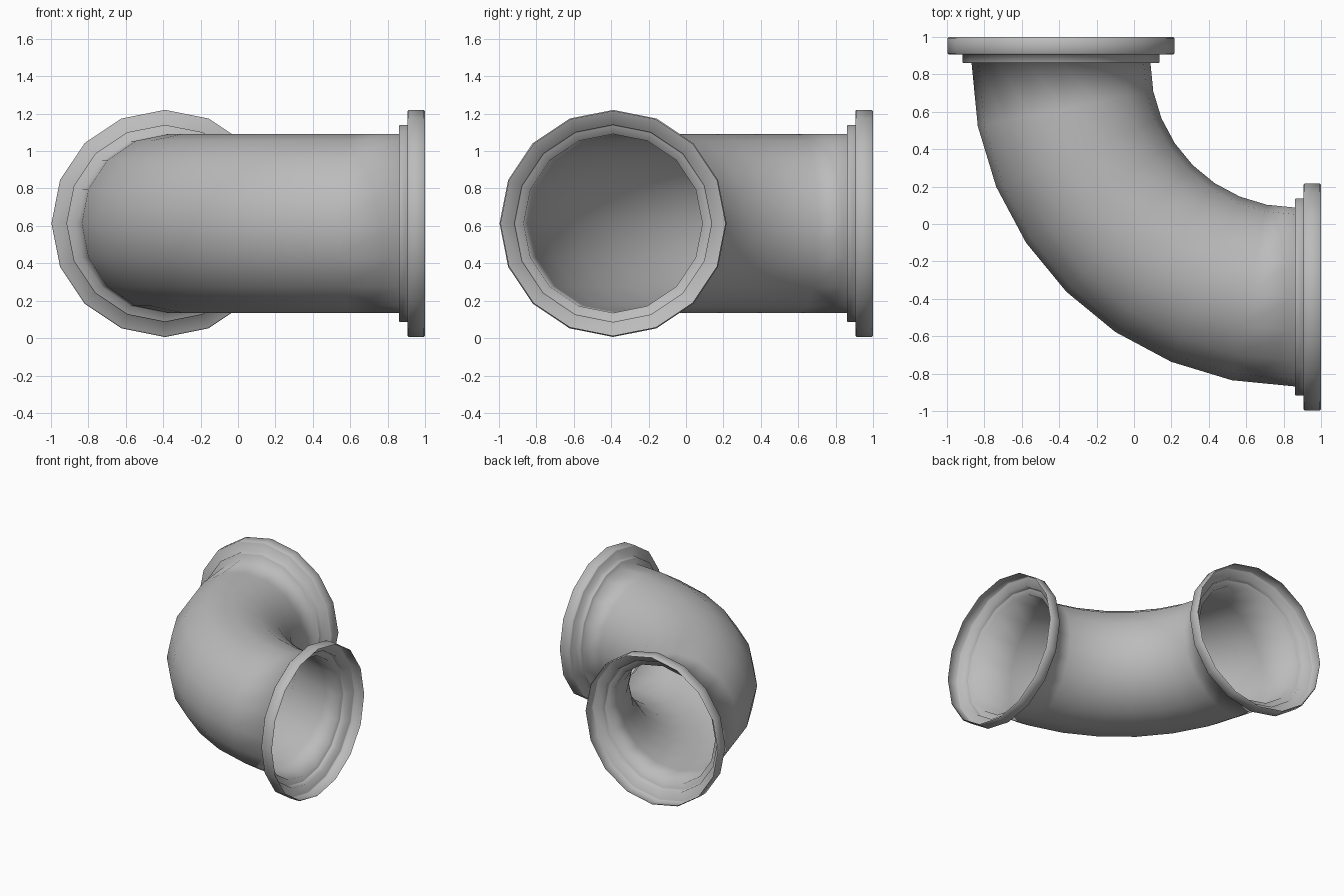
import bpy, bmesh, math
from mathutils import Vector

cube = bpy.data.objects.get("Cube")
if cube:
    bpy.data.objects.remove(cube)

SIDES, BEND_STEPS = 16, 8
CENTRE = Vector((0.86, 0.86, 0.613))   # centre of the bend
BEND, PIPE, COLLAR, RIM = 1.25, 0.478, 0.527, 0.607

metal = bpy.data.materials.new("grey metal")
metal.use_nodes = True
grey = (0.5, 0.5, 0.5, 1)
metal.diffuse_color = grey
metal.node_tree.nodes["Principled BSDF"].inputs["Base Color"].default_value = grey

# Stepped flange profile: distance past the bend, radius
flange = [(0, COLLAR - 0.005), (0.005, COLLAR), (0.045, COLLAR),
          (0.045, RIM - 0.007), (0.052, RIM), (0.133, RIM), (0.14, RIM - 0.007)]

bm = bmesh.new()


def ring(angle, past, radius):
    """Add one cross-section at an angle of the bend, shifted along the axis."""
    out = Vector((-math.cos(angle), -math.sin(angle), 0))
    along = Vector((math.sin(angle), -math.cos(angle), 0))
    middle = CENTRE + out * BEND + along * past
    turns = [math.tau * i / SIDES for i in range(SIDES)]
    return [bm.verts.new(middle + (out * math.cos(t) + Vector((0, 0, math.sin(t)))) * radius)
            for t in turns]


# Back flange, bend, left flange
rings = [ring(0, -d, r) for d, r in reversed(flange)]
rings += [ring(math.pi / 2 * i / BEND_STEPS, 0, PIPE) for i in range(BEND_STEPS + 1)]
rings += [ring(math.pi / 2, d, r) for d, r in flange]

# Open shell through all the sections
for a, b in zip(rings, rings[1:]):
    for i in range(SIDES):
        j = (i + 1) % SIDES
        bm.faces.new((a[i], a[j], b[j], b[i])).smooth = True
bmesh.ops.recalc_face_normals(bm, faces=bm.faces)

mesh = bpy.data.meshes.new("elbow_pipe")
bm.to_mesh(mesh)
bm.free()
mesh.materials.append(metal)
pipe = bpy.data.objects.new("elbow_pipe", mesh)
bpy.context.collection.objects.link(pipe)
